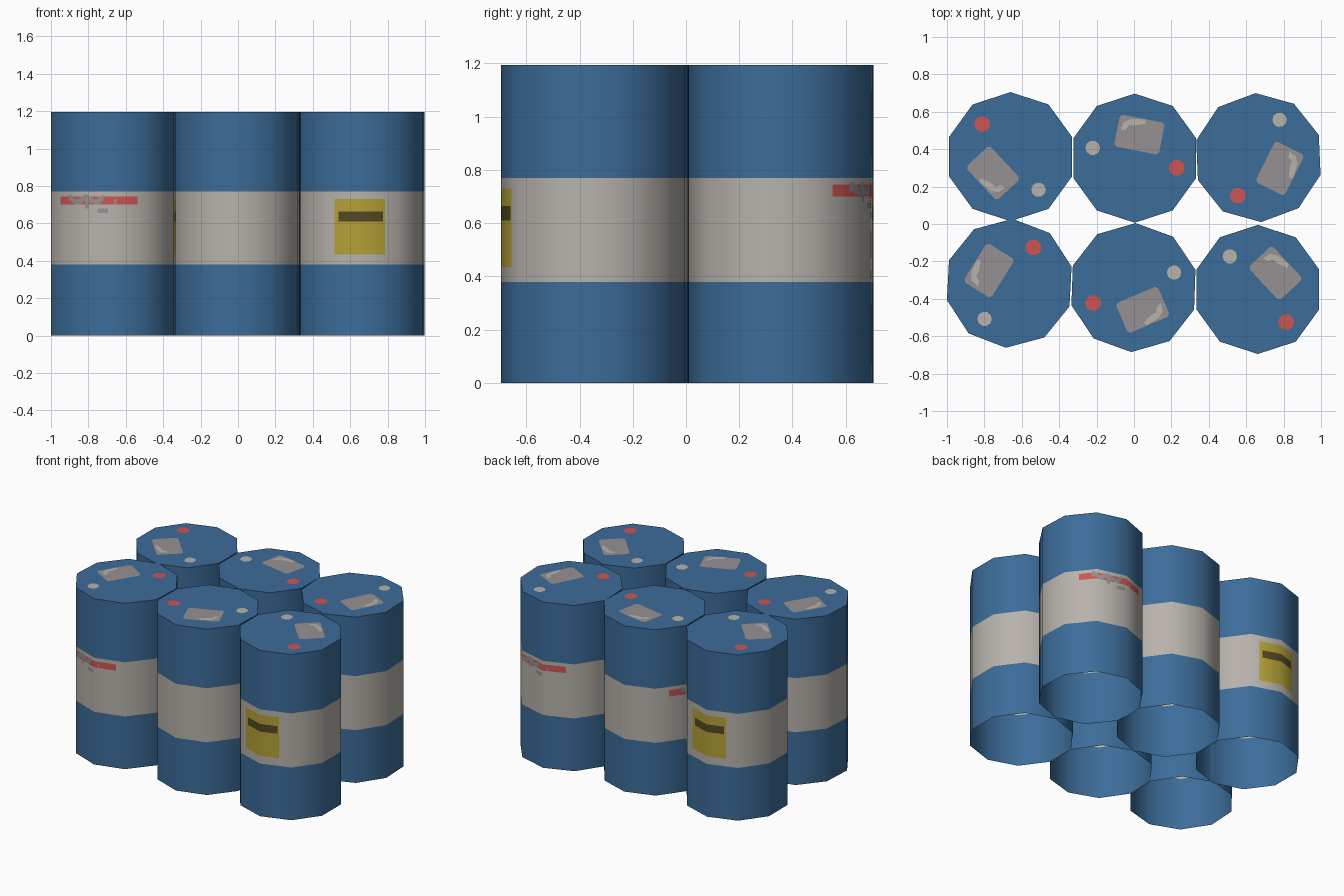
import bpy, math

if "Cube" in bpy.data.objects:
    bpy.data.objects.remove(bpy.data.objects["Cube"])

R, H, N = 0.345, 1.195, 10
NAMES = ["blue", "off_white", "red", "grey", "yellow", "dark_olive"]
COLS = [(.045, .150, .319), (.474, .445, .407), (.61, .09, .09),
        (.305, .279, .287), (.456, .352, .038), (.087, .065, .016)]
MATS = []
for n, c in zip(NAMES, COLS):
    m = bpy.data.materials.new(n)
    m.diffuse_color = (*c, 1)
    m.use_nodes = True
    m.node_tree.nodes["Principled BSDF"].inputs["Base Color"].default_value = m.diffuse_color
    MATS.append(m)
BLUE, WHITE, RED, GREY, YELLOW, DARK = range(6)


def make(name, verts, faces, loc, rot, mats):
    me = bpy.data.meshes.new(name)
    me.from_pydata(verts, [], faces)
    for m in mats:
        me.materials.append(m)
    ob = bpy.data.objects.new(name, me)
    ob.location = loc
    ob.rotation_euler = (0, 0, math.radians(rot))
    bpy.context.collection.objects.link(ob)
    return ob


def on_decagon(deg):
    """Point on the ten-sided outline, corners at 18 + 36k degrees."""
    k = math.floor((deg - 18) / 36)
    t = (deg - 18) / 36 - k
    a, b = (math.radians(18 + 36 * j) for j in (k, k + 1))
    return (R * (math.cos(a) * (1 - t) + math.cos(b) * t),
            R * (math.sin(a) * (1 - t) + math.sin(b) * t))


def wall_colour(a, z):
    """Painted wall: band, label, red strip and grey scuffs."""
    if not .38 < z < .77:
        return BLUE
    if 247 < a < 291 and .61 < z < .665:
        return DARK
    if 243 < a < 293 and .435 < z < .73:
        return YELLOW
    # scuffs
    if 120 < a < 156 and abs(z - .727 + .012 * math.sin(a * .35)) < .016:
        return GREY
    if (150 < a < 160 and .655 < z < .68) or (165 < a < 169 and .7 < z < .73):
        return GREY
    if 138 < a < 143 and .68 < z < .72:
        return GREY
    if 105 < a < 189 and .70 < z < .745:
        return RED
    return WHITE


ZS = [0, .38, .435, .61, .655, .665, .68, .69, .70, .71, .72, .73, .738, .745, .755, .77, H]
STEP = 2
COLN = 360 // STEP


def wall(name, loc, rot):
    verts, normals, faces, idx = [], [], [], []
    for z in ZS:
        for i in range(COLN):
            a = i * STEP
            verts.append((*on_decagon(a), z))
            normals.append((math.cos(math.radians(a)), math.sin(math.radians(a)), 0))
    for r in range(len(ZS) - 1):
        for i in range(COLN):
            j = (i + 1) % COLN
            faces.append((r * COLN + i, r * COLN + j, (r + 1) * COLN + j, (r + 1) * COLN + i))
            idx.append(wall_colour((i + .5) * STEP, (ZS[r] + ZS[r + 1]) / 2))
    ob = make(name, verts, faces, loc, rot, MATS)
    for p, k in zip(ob.data.polygons, idx):
        p.material_index = k
        p.use_smooth = True
    # round shading across the ten flat sides
    ob.data.normals_split_custom_set_from_vertices(normals)


def plate(name, pts, z, loc, rot, mat):
    make(name, [(x, y, z) for x, y in pts], [tuple(range(len(pts)))], loc, rot, [MATS[mat]])


def disc(cx, cy, r, n=10):
    return [(cx + r * math.cos(2 * math.pi * i / n), cy + r * math.sin(2 * math.pi * i / n))
            for i in range(n)]


def rounded_rect(cx, cy, w, h, deg, c=.014):
    p = [(w - c, -h), (w, c - h), (w, h - c), (w - c, h),
         (c - w, h), (-w, h - c), (-w, c - h), (c - w, -h)]
    s, k = math.sin(math.radians(deg)), math.cos(math.radians(deg))
    return [(cx + x * k - y * s, cy + x * s + y * k) for x, y in p]


STREAK = [(-.075, .15), (-.045, .155), (-.03, .178), (0, .175), (.06, .185),
          (.055, .207), (-.02, .21), (-.06, .192)]

BARRELS = {"front_right": (.662, -.35, 0), "front_middle": (-.003, -.34, -110),
           "front_left": (-.667, -.317, 105), "back_right": (.665, .355, -69.5),
           "back_middle": (.004, .352, 36), "back_left": (-.66, .36, 180)}

for nm, (x, y, rot) in BARRELS.items():
    loc = (x, y, 0)
    # open-bottomed wall and flat lid
    wall(nm + "_barrel_wall", loc, rot)
    plate(nm + "_barrel_lid", [on_decagon(18 + 36 * i) for i in range(N)], H, loc, rot, BLUE)
    # lid markings
    q = rot - 36
    plate(nm + "_lid_label", rounded_rect(.025, .126, .122, .087, -11), H + .002, loc, q, GREY)
    plate(nm + "_lid_streak", STREAK, H + .004, loc, q, WHITE)
    plate(nm + "_lid_red_spot", disc(.225, -.052, .043), H + .002, loc, q, RED)
    plate(nm + "_lid_white_spot", disc(-.225, .055, .039), H + .002, loc, q, WHITE)
